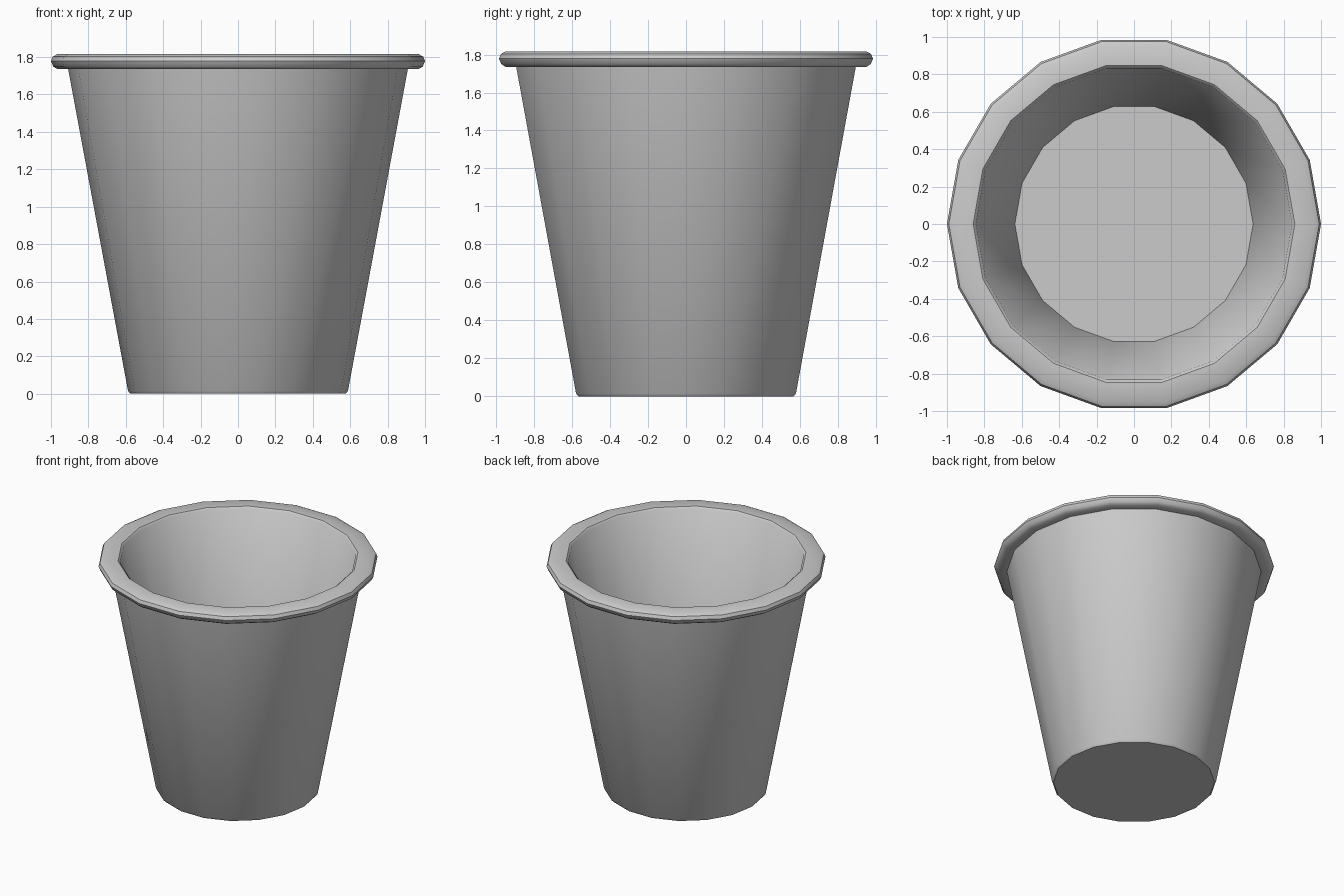
import bpy
import bmesh
from math import cos, sin, pi, radians

if "Cube" in bpy.data.objects:
    bpy.data.objects.remove(bpy.data.objects["Cube"])

SIDES = 18


def lathe(name, profile):
    """Revolve (radius, z) points around z, capping both ends."""
    bm = bmesh.new()
    rings = [[bm.verts.new((r * cos(2 * pi * i / SIDES), r * sin(2 * pi * i / SIDES), z))
              for i in range(SIDES)] for r, z in profile]
    for a, b in zip(rings, rings[1:]):
        for i in range(SIDES):
            j = (i + 1) % SIDES
            bm.faces.new((a[i], a[j], b[j], b[i]))
    bm.faces.new(rings[0][::-1])
    bm.faces.new(rings[-1])
    bmesh.ops.recalc_face_normals(bm, faces=bm.faces)
    mesh = bpy.data.meshes.new(name)
    bm.to_mesh(mesh)
    bm.free()
    obj = bpy.data.objects.new(name, mesh)
    bpy.context.collection.objects.link(obj)
    bpy.ops.object.select_all(action='DESELECT')
    obj.select_set(True)
    bpy.context.view_layer.objects.active = obj
    bpy.ops.object.shade_smooth_by_angle(angle=radians(40))
    return obj


# Tapered pot: base, outer wall, rolled rim, inner wall, raised inner floor
lathe("pot", [
    (0.575, 0.0), (0.588, 0.015),
    (0.908, 1.735),
    (0.965, 1.735), (0.988, 1.75), (1.0, 1.778), (0.99, 1.803), (0.965, 1.816),
    (0.86, 1.816), (0.845, 1.803),
    (0.637, 0.70),
])
